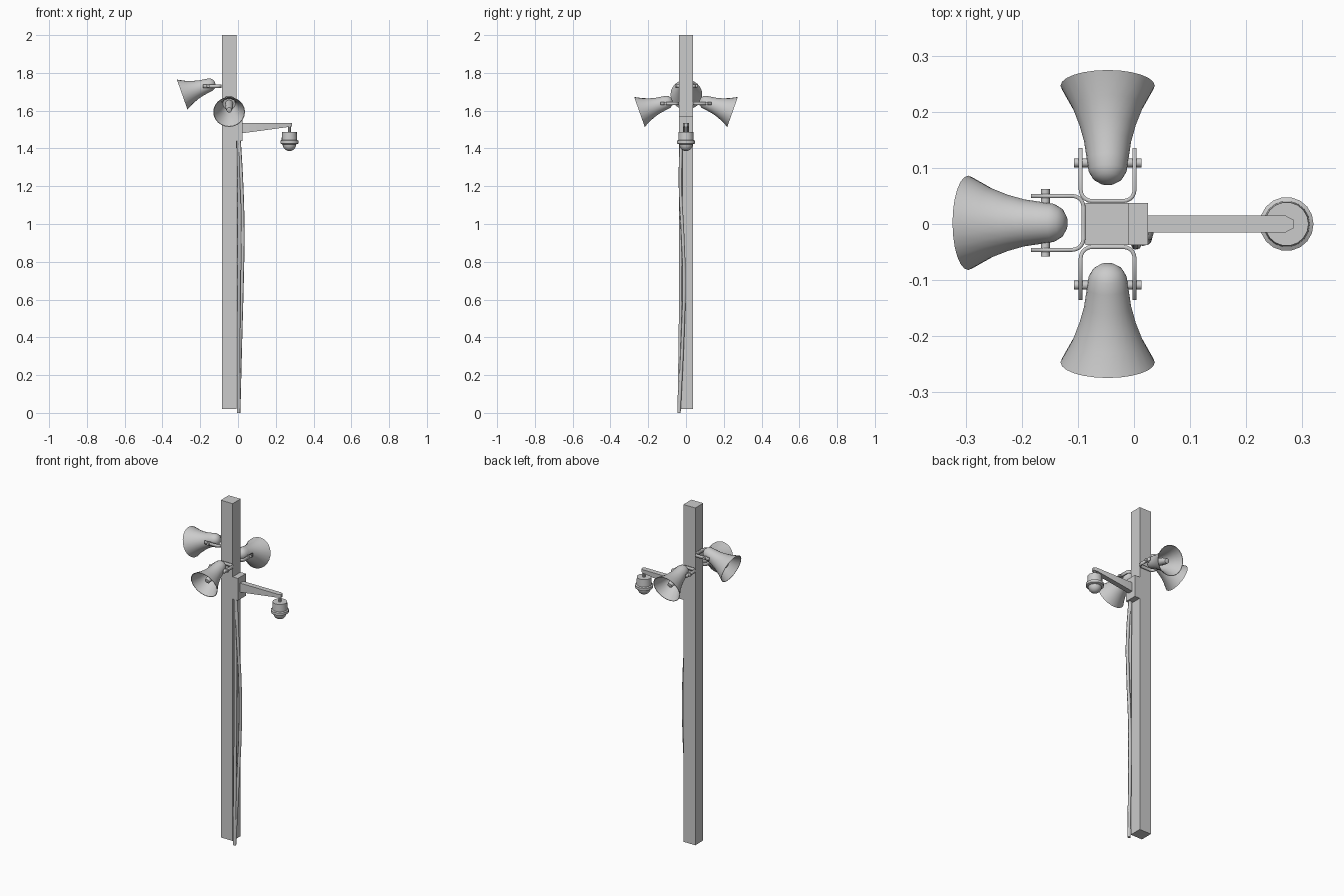
import bpy, bmesh, math
from mathutils import Matrix, Vector

cube = bpy.data.objects.get("Cube")
if cube:
    bpy.data.objects.remove(cube)

grey = bpy.data.materials.new("light_grey_metal")
grey.use_nodes = True
grey.diffuse_color = (0.6, 0.6, 0.6, 1)
grey.node_tree.nodes["Principled BSDF"].inputs["Base Color"].default_value = (0.6, 0.6, 0.6, 1)
parts = []


def finish(name, bm, matrix=Matrix()):
    bmesh.ops.recalc_face_normals(bm, faces=bm.faces)
    mesh = bpy.data.meshes.new(name)
    bm.to_mesh(mesh)
    bm.free()
    mesh.materials.append(grey)
    obj = bpy.data.objects.new(name, mesh)
    obj.matrix_world = matrix
    bpy.context.collection.objects.link(obj)
    parts.append(obj)
    return obj


def box(name, low, high):
    bm = bmesh.new()
    bmesh.ops.create_cube(bm, size=1)
    low, high = Vector(low), Vector(high)
    for v in bm.verts:
        v.co = (low + high) / 2 + v.co * (high - low)
    return finish(name, bm)


def lathe(name, profile, sides, matrix):
    """Revolve (radius, height) points about local z."""
    bm = bmesh.new()
    verts = [bm.verts.new((r, 0, z)) for r, z in profile]
    edges = [bm.edges.new(pair) for pair in zip(verts, verts[1:])]
    bmesh.ops.spin(bm, geom=verts + edges, axis=(0, 0, 1), cent=(0, 0, 0),
                   angle=math.tau, steps=sides, use_duplicate=False)
    bmesh.ops.remove_doubles(bm, verts=bm.verts, dist=0.0002)
    return finish(name, bm, matrix)


def loft(name, sections):
    """Join equal-length rings of points and cap both ends."""
    bm = bmesh.new()
    rings = [[bm.verts.new(p) for p in ring] for ring in sections]
    n = len(rings[0])
    for a, b in zip(rings, rings[1:]):
        for i in range(n):
            j = (i + 1) % n
            bm.faces.new((a[i], a[j], b[j], b[i]))
    bm.faces.new(rings[0])
    bm.faces.new(rings[-1])
    return finish(name, bm)


# Pole and junction box
box("pole", (-0.086, -0.037, 0.02), (-0.009, 0.037, 2))
box("junction_box", (-0.009, -0.037, 1.44), (0.025, 0.037, 1.57))

# Tapered camera arm with a chamfered tip
loft("camera_arm", [[(x, -w, low), (x, w, low), (x, w, 1.534), (x, -w, 1.534)]
                    for x, w, low in ((0.02, 0.015, 1.48), (0.27, 0.015, 1.514),
                                      (0.285, 0.007, 1.516))])

# Hanging dome camera
at_camera = Matrix.Translation((0.272, 0, 0))
lathe("camera_stem", [(0, 1.48), (0.008, 1.48), (0.008, 1.52), (0, 1.52)], 10, at_camera)
lathe("camera_housing", [(0, 1.487), (0.039, 1.487), (0.041, 1.445), (0.048, 1.441),
                         (0.048, 1.426), (0.036, 1.421), (0, 1.421)], 18, at_camera)
dome = [(0.036 * math.cos(a * math.pi / 10), 1.422 - 0.036 * math.sin(a * math.pi / 10))
        for a in range(6)]
lathe("camera_dome", dome, 18, at_camera)

# Horn loudspeakers: local +x points away from the pole face
OUTER = [(0, 0), (0.014, 0.002), (0.026, 0.01), (0.034, 0.024), (0.037, 0.045),
         (0.042, 0.08), (0.05, 0.11), (0.063, 0.145), (0.084, 0.185)]
INNER = [(0.081, 0.185), (0.06, 0.146), (0.047, 0.112), (0.038, 0.08), (0.033, 0.055), (0, 0.055)]
PLUG = [(0, 0.05), (0.021, 0.05), (0.02, 0.12), (0.014, 0.155), (0, 0.16)]


def speaker(side, origin, turn):
    base = Matrix.Translation(origin) @ Matrix.Rotation(turn, 4, "Z")
    tilt = math.radians(90 + 19.5)
    aim = base @ Matrix.Translation((0.035, 0, 0.017)) @ Matrix.Rotation(tilt, 4, "Y")
    lathe(side + "_horn", OUTER + INNER, 24, aim)
    lathe(side + "_horn_plug", PLUG, 14, aim)

    # U-shaped bracket bent from flat strip
    half = [(0.098, 0.048)]
    for i in range(6):
        a = math.pi / 2 * i / 5
        half.append((0.024 - 0.02 * math.sin(a), 0.028 + 0.02 * math.cos(a)))
    path = half + [(x, -y) for x, y in reversed(half)]
    bm = bmesh.new()
    rows = [[bm.verts.new((x, y, z)) for x, y in path] for z in (-0.009, 0.009)]
    for i in range(len(path) - 1):
        bm.faces.new((rows[0][i], rows[0][i + 1], rows[1][i + 1], rows[1][i]))
    strap = finish(side + "_bracket", bm, base)
    solid = strap.modifiers.new("thickness", "SOLIDIFY")
    solid.thickness = 0.007
    solid.offset = 0

    # Pivot bolts on both legs
    across = base @ Matrix.Translation((0.072, 0, 0)) @ Matrix.Rotation(math.pi / 2, 4, "X")
    for label, s in (("a", 1), ("b", -1)):
        lathe(side + "_pivot_bolt_" + label,
              [(0, s * 0.03), (0.008, s * 0.03), (0.008, s * 0.06), (0, s * 0.06)], 12, across)


speaker("right", (-0.086, 0.002, 1.73), math.pi)
speaker("front", (-0.047, -0.037, 1.638), -math.pi / 2)
speaker("back", (-0.047, 0.037, 1.638), math.pi / 2)


# Loose cables running down from the junction box
def cable(name, points):
    curve = bpy.data.curves.new(name, "CURVE")
    curve.dimensions = "3D"
    curve.bevel_depth = 0.009
    curve.bevel_resolution = 1
    curve.resolution_u = 5
    curve.use_fill_caps = True
    spline = curve.splines.new("BEZIER")
    spline.bezier_points.add(len(points) - 1)
    for bp, p in zip(spline.bezier_points, points):
        bp.co = p
        bp.handle_left_type = bp.handle_right_type = "AUTO"
    curve.materials.append(grey)
    obj = bpy.data.objects.new(name, curve)
    bpy.context.collection.objects.link(obj)


cable("loose_cable", [(0.006, -0.026, 1.45), (0.02, -0.03, 1.2), (0.026, -0.018, 0.95),
                      (0.022, -0.01, 0.7), (0.014, -0.018, 0.4), (0.004, -0.037, 0)])
cable("straight_cable", [(0.002, -0.026, 1.45), (0.005, -0.028, 1),
                         (0.003, -0.03, 0.5), (0.003, -0.037, 0)])

# Smooth round parts, keep hard edges
bpy.ops.object.select_all(action="DESELECT")
for obj in parts:
    obj.select_set(True)
bpy.context.view_layer.objects.active = parts[0]
bpy.ops.object.shade_smooth_by_angle(angle=math.radians(35))
